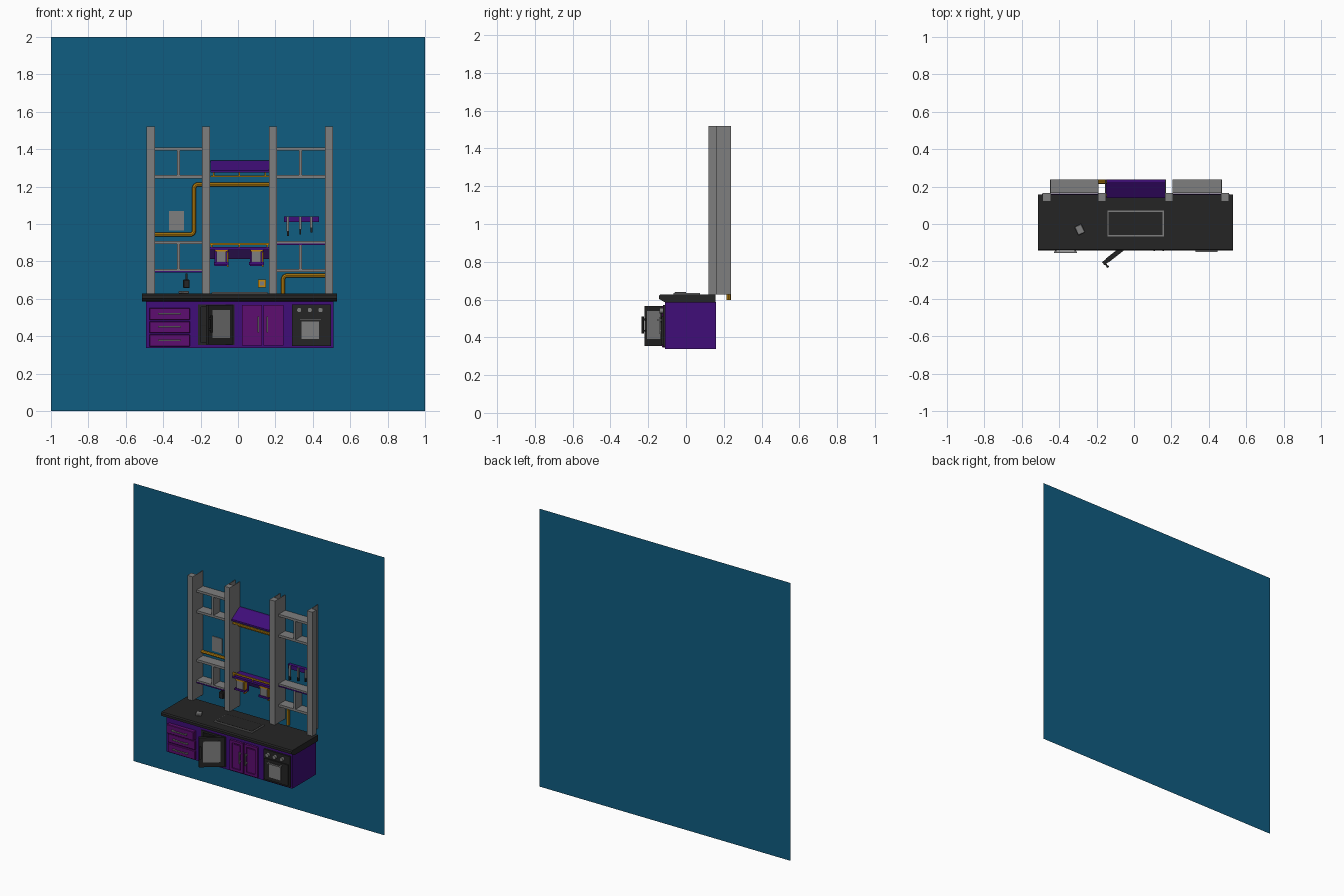
import bpy, bmesh, math
from mathutils import Matrix, Vector

if "Cube" in bpy.data.objects:
    bpy.data.objects.remove(bpy.data.objects["Cube"])


def material(name, r, g, b):
    m = bpy.data.materials.new(name)
    m.diffuse_color = (r, g, b, 1)
    m.use_nodes = True
    m.node_tree.nodes["Principled BSDF"].inputs["Base Color"].default_value = m.diffuse_color
    return m


BLUE = material("wall_blue", 0.005, 0.11, 0.22)
GREY = material("grey", 0.21, 0.21, 0.21)
BLACK = material("charcoal", 0.018, 0.018, 0.018)
INDIGO = material("indigo", 0.05, 0.004, 0.19)
DARK = material("dark_violet", 0.018, 0.004, 0.06)
MAGENTA = material("plum", 0.11, 0.004, 0.16)
GOLD = material("gold", 0.55, 0.25, 0.005)


def finish(name, bm, mat, matrix=None):
    bmesh.ops.recalc_face_normals(bm, faces=bm.faces)
    if matrix:
        bm.transform(matrix)
    me = bpy.data.meshes.new(name)
    bm.to_mesh(me)
    bm.free()
    me.materials.append(mat)
    ob = bpy.data.objects.new(name, me)
    bpy.context.collection.objects.link(ob)
    return ob


def box(name, x0, x1, y0, y1, z0, z1, mat, matrix=None, bevel=0):
    bm = bmesh.new()
    bmesh.ops.create_cube(bm, size=1)
    for v in bm.verts:
        v.co = ((x0 + x1) / 2 + v.co.x * (x1 - x0),
                (y0 + y1) / 2 + v.co.y * (y1 - y0),
                (z0 + z1) / 2 + v.co.z * (z1 - z0))
    if bevel:
        bmesh.ops.bevel(bm, geom=bm.edges[:], offset=bevel, segments=1, affect='EDGES')
    return finish(name, bm, mat, matrix)


def prism(name, profile, x0, x1, mat):
    """Extrude a (y, z) profile along x."""
    bm = bmesh.new()
    f = bm.faces.new([bm.verts.new((x0, y, z)) for y, z in profile])
    ext = bmesh.ops.extrude_face_region(bm, geom=[f])['geom']
    for v in ext:
        if isinstance(v, bmesh.types.BMVert):
            v.co.x = x1
    return finish(name, bm, mat)


def cylinder(name, centre, r, depth, axis, mat, sides=12):
    bm = bmesh.new()
    bmesh.ops.create_cone(bm, cap_ends=True, segments=sides, radius1=r, radius2=r, depth=depth)
    rot = {'x': Matrix.Rotation(math.pi / 2, 4, 'Y'), 'y': Matrix.Rotation(math.pi / 2, 4, 'X'),
           'z': Matrix.Identity(4)}[axis]
    ob = finish(name, bm, mat, Matrix.Translation(centre) @ rot)
    return ob


def pipe(name, pts, r, mat, bend=0.025):
    pts = [Vector(p) for p in pts]
    path = [pts[0]]
    for a, b, c in zip(pts, pts[1:], pts[2:]):
        p, q = b + (a - b).normalized() * bend, b + (c - b).normalized() * bend
        for i in range(5):
            t = i / 4
            path.append(p * (1 - t) ** 2 + b * 2 * t * (1 - t) + q * t * t)
    path.append(pts[-1])
    cu = bpy.data.curves.new(name, 'CURVE')
    cu.dimensions = '3D'
    cu.bevel_depth, cu.bevel_resolution, cu.use_fill_caps = r, 2, True
    sp = cu.splines.new('POLY')
    sp.points.add(len(path) - 1)
    for s, p in zip(sp.points, path):
        s.co = (*p, 1)
    cu.materials.append(mat)
    ob = bpy.data.objects.new(name, cu)
    bpy.context.collection.objects.link(ob)
    bpy.ops.object.select_all(action='DESELECT')
    ob.select_set(True)
    bpy.context.view_layer.objects.active = ob
    bpy.ops.object.convert(target='MESH')
    bpy.ops.object.shade_smooth_by_angle()


def frame(name, x0, x1, y0, y1, z0, z1, w, mat):
    """Four rails around an upright rectangle."""
    box(name + "_left", x0, x0 + w, y0, y1, z0, z1, mat)
    box(name + "_right", x1 - w, x1, y0, y1, z0, z1, mat)
    box(name + "_bottom", x0 + w, x1 - w, y0, y1, z0, z0 + w, mat)
    box(name + "_top", x0 + w, x1 - w, y0, y1, z1 - w, z1, mat)


# wall sheet
bm = bmesh.new()
bm.faces.new([bm.verts.new(p) for p in ((-1, .24, 0), (1, .24, 0), (1, .24, 2), (-1, .24, 2))])
finish("wall", bm, BLUE)

# posts: front box with thin side plates running back to the wall
posts = [(-.488, -.445, 'R'), (-.193, -.15, 'LR'), (.166, .209, 'LR'), (.466, .509, 'L')]
for x0, x1, sides in posts:
    box("post", x0, x1, .12, .165, .628, 1.52, GREY)
    for s in sides:
        px = x0 if s == 'L' else x1 - .004
        box("post_side", px, px + .004, .165, .239, .628, 1.52, GREY)

# shelves and dividers in the outer bays
for x0, x1, xm, glow in ((-.445, -.193, -.318, .751), (.209, .466, .335, .900)):
    for z in (1.40, 1.252, .900, .751):
        box("shelf", x0, x1, .165, .239, z - .008, z + .009, GREY)
        if z == glow:
            box("shelf_strip", x0, x1, .163, .236, z - .011, z - .003, INDIGO)
    for z0, z1 in ((1.26, 1.393), (.759, .893)):
        box("shelf_divider", xm - .008, xm + .008, .165, .239, z0, z1, GREY)

# sloping hood in the middle bay with a gold rail
prism("hood", [(.14, 1.275), (.14, 1.287), (.225, 1.34), (.239, 1.34), (.239, 1.275)], -.148, .165, INDIGO)
box("hood_rail", -.148, .165, .15, .162, 1.25, 1.26, GOLD)
for x in (-.13, .008, .147):
    box("hood_rail_hanger", x - .004, x + .004, .152, .16, 1.26, 1.275, GOLD)

# middle shelf with rail, back board and two hanging holders
box("middle_shelf", -.15, .166, .15, .239, .862, .876, INDIGO)
box("middle_shelf_board", -.15, .166, .2, .215, .812, .862, DARK)
box("middle_shelf_rail", -.15, .166, .15, .16, .889, .899, GOLD)
for x in (-.14, .008, .156):
    box("rail_peg", x - .004, x + .004, .151, .159, .876, .89, GOLD)
for x in (-.088, .1):
    box("holder_back", x - .037, x + .037, .178, .2, .775, .862, INDIGO)
    box("holder_roll", x - .028, x + .024, .15, .18, .79, .855, GREY)
    box("holder_tray", x - .04, x + .038, .145, .18, .782, .796, INDIGO)
    box("holder_strap", x - .034, x + .034, .147, .18, .852, .862, GOLD)
    box("holder_clip", x + .028, x + .036, .15, .178, .77, .85, GOLD)

# gold pipes along the wall
pipe("long_pipe", [(-.445, .226, .943), (-.235, .226, .943), (-.235, .226, 1.212), (.166, .226, 1.212)], .011, GOLD)
pipe("short_pipe", [(.466, .226, .725), (.241, .226, .725), (.241, .226, .597)], .011, GOLD)

# note, socket and hanging tool on the wall
box("note", -.37, -.29, .234, .239, .965, 1.07, GREY)
box("socket", .107, .15, .228, .239, .66, .702, GOLD)
box("socket_centre", .117, .14, .225, .229, .67, .692, GREY)
box("hanging_tool_body", -.294, -.258, .2, .239, .657, .702, BLACK, bevel=.004)
box("hanging_tool_stem", -.281, -.271, .21, .22, .70, .735, BLACK)

# knife rack
box("knife_rack", .246, .434, .215, .238, 1.01, 1.04, INDIGO)
for x, z0 in ((.267, .935), (.333, .945), (.392, .955)):
    box("knife_blade", x - .007, x + .007, .205, .213, z0 + .025, 1.04, GREY)
    box("knife_handle", x - .005, x + .005, .202, .214, z0, z0 + .027, BLACK)

# counter, hob and small item on it
prism("counter", [(-.11, .585), (-.143, .603), (-.143, .62), (-.136, .628), (.157, .628), (.157, .585)],
      -.514, .528, BLACK)
box("hob_rim", -.143, .16, -.067, .073, .626, .634, GREY)
box("hob_glass", -.135, .152, -.059, .065, .628, .636, BLACK)
turn = Matrix.Translation((-.29, -.03, 0)) @ Matrix.Rotation(math.radians(25), 4, 'Z')
box("counter_block", -.02, .02, -.025, .025, .628, .641, GREY, turn, .003)

# cabinet body built around the open appliance bay
F = -.11
box("cabinet_left", -.493, -.213, F, .16, .338, .587, INDIGO)
box("cabinet_right", -.02, .51, F, .16, .338, .587, INDIGO)
box("cabinet_bay_floor", -.213, -.02, F, .16, .338, .352, INDIGO)
box("cabinet_bay_top", -.213, -.02, F, .16, .57, .587, INDIGO)
box("cabinet_bay_back", -.213, -.02, .1, .16, .352, .57, BLACK)
frame("appliance_frame", -.213, -.02, F - .006, .1, .352, .57, .014, BLACK)
box("appliance_rack", -.199, -.034, -.07, .1, .455, .461, GREY)

# appliance door swung open about its right edge
swing = Matrix.Translation((-.025, -.09, 0)) @ Matrix.Rotation(math.radians(38), 4, 'Z')
box("appliance_door", -.185, 0, -.02, 0, .355, .567, BLACK, swing)
box("appliance_window", -.158, -.042, -.023, .003, .39, .54, GREY, swing)
box("appliance_handle", -.183, -.17, -.042, -.034, .42, .51, BLACK, swing)
for z in (.43, .49):
    box("appliance_handle_stub", -.181, -.172, -.036, -.018, z, z + .01, BLACK, swing)

# drawers, the top one slightly pulled out
for i, z in enumerate((.345, .416, .487)):
    y = F - (.028 if i == 2 else .014)
    box("drawer", -.474, -.257, y, F + .01, z, z + .064, MAGENTA, bevel=.003)
    box("drawer_handle", -.427, -.305, y - .016, y - .009, z + .03, z + .038, GREY)
    for x in (-.422, -.318):
        box("drawer_handle_stub", x, x + .008, y - .01, y, z + .03, z + .038, GREY)

# pair of panelled doors
for x0, x1, hx in ((.022, .128, .108), (.136, .242, .156)):
    box("door_panel", x0, x1, F - .008, F, .35, .567, MAGENTA)
    frame("door_frame", x0, x1, F - .016, F - .006, .35, .567, .018, MAGENTA)
    box("door_inner_panel", x0 + .026, x1 - .026, F - .013, F - .006, .376, .541, MAGENTA)
    box("door_handle", hx - .004, hx + .004, F - .034, F - .026, .42, .505, GREY)
    for z in (.43, .487):
        box("door_handle_stub", hx - .004, hx + .004, F - .028, F - .008, z, z + .008, GREY)

# oven with knobs, handle and window
box("oven_front", .29, .498, F - .012, F, .348, .57, BLACK)
box("oven_door", .3, .488, F - .02, F - .01, .36, .51, BLACK)
box("oven_window", .34, .432, F - .023, F - .018, .385, .478, GREY)
box("oven_handle", .328, .446, F - .04, F - .032, .487, .496, GREY)
for x in (.335, .432):
    box("oven_handle_stub", x, x + .008, F - .034, F - .018, .487, .496, GREY)
for x in (.327, .384, .441):
    cylinder("oven_knob", (x, F - .02, .54), .014, .02, 'y', GREY)
